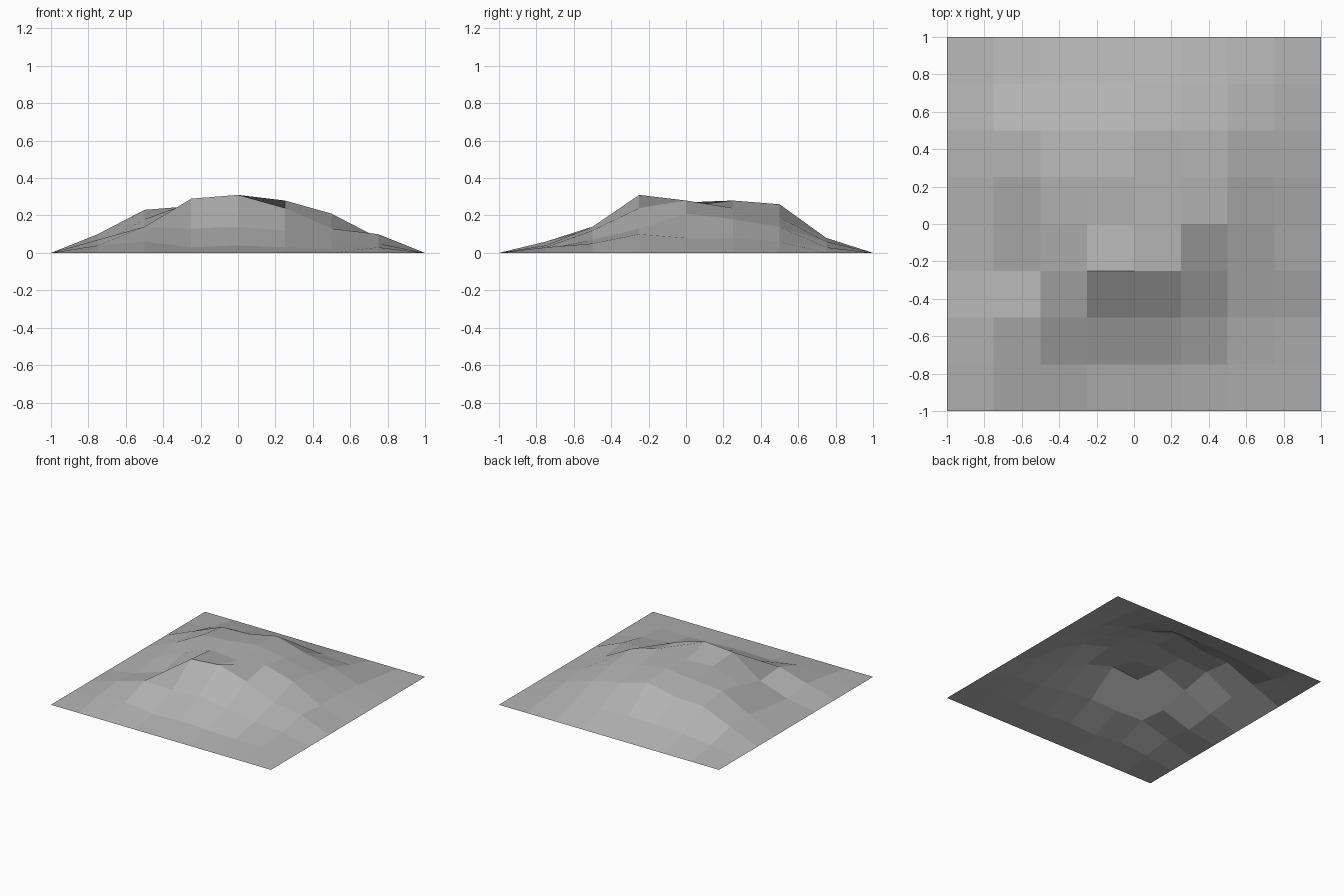
import bpy
import bmesh

default_cube = bpy.data.objects.get("Cube")
if default_cube:
    bpy.data.objects.remove(default_cube, do_unlink=True)


def make_material(name, colour):
    material = bpy.data.materials.new(name)
    material.use_nodes = True
    material.diffuse_color = colour
    material.node_tree.nodes["Principled BSDF"].inputs["Base Color"].default_value = colour
    return material


# Inner ground heights in hundredths, rows from front to back, columns from -x to +x
HEIGHTS = [
    [4, 6, 3, 4, 3, 2, 3],
    [7, 14, 13, 14, 12, 7, 5],
    [4, 12, 29, 31, 24, 13, 10],
    [7, 18, 27, 25, 28, 21, 8],
    [10, 23, 25, 28, 24, 18, 8],
    [10, 20, 21, 26, 19, 14, 6],
    [4, 7, 8, 8, 8, 6, 3],
]
CELLS = len(HEIGHTS) + 1


def ground_height(column, row):
    """The rim of the sheet stays flat on the ground."""
    if column in (0, CELLS) or row in (0, CELLS):
        return 0.0
    return HEIGHTS[row - 1][column - 1] / 100


# Hill: an open square sheet of quads, raised at its grid points
bm = bmesh.new()
bmesh.ops.create_grid(bm, x_segments=CELLS, y_segments=CELLS, size=1)
for vertex in bm.verts:
    column = round((vertex.co.x + 1) * CELLS / 2)
    row = round((vertex.co.y + 1) * CELLS / 2)
    vertex.co.z = ground_height(column, row)
for face in bm.faces:
    face.smooth = False

mesh = bpy.data.meshes.new("hill")
bm.to_mesh(mesh)
bm.free()
mesh.materials.append(make_material("stone grey", (0.45, 0.45, 0.45, 1)))

hill = bpy.data.objects.new("hill", mesh)
bpy.context.collection.objects.link(hill)
